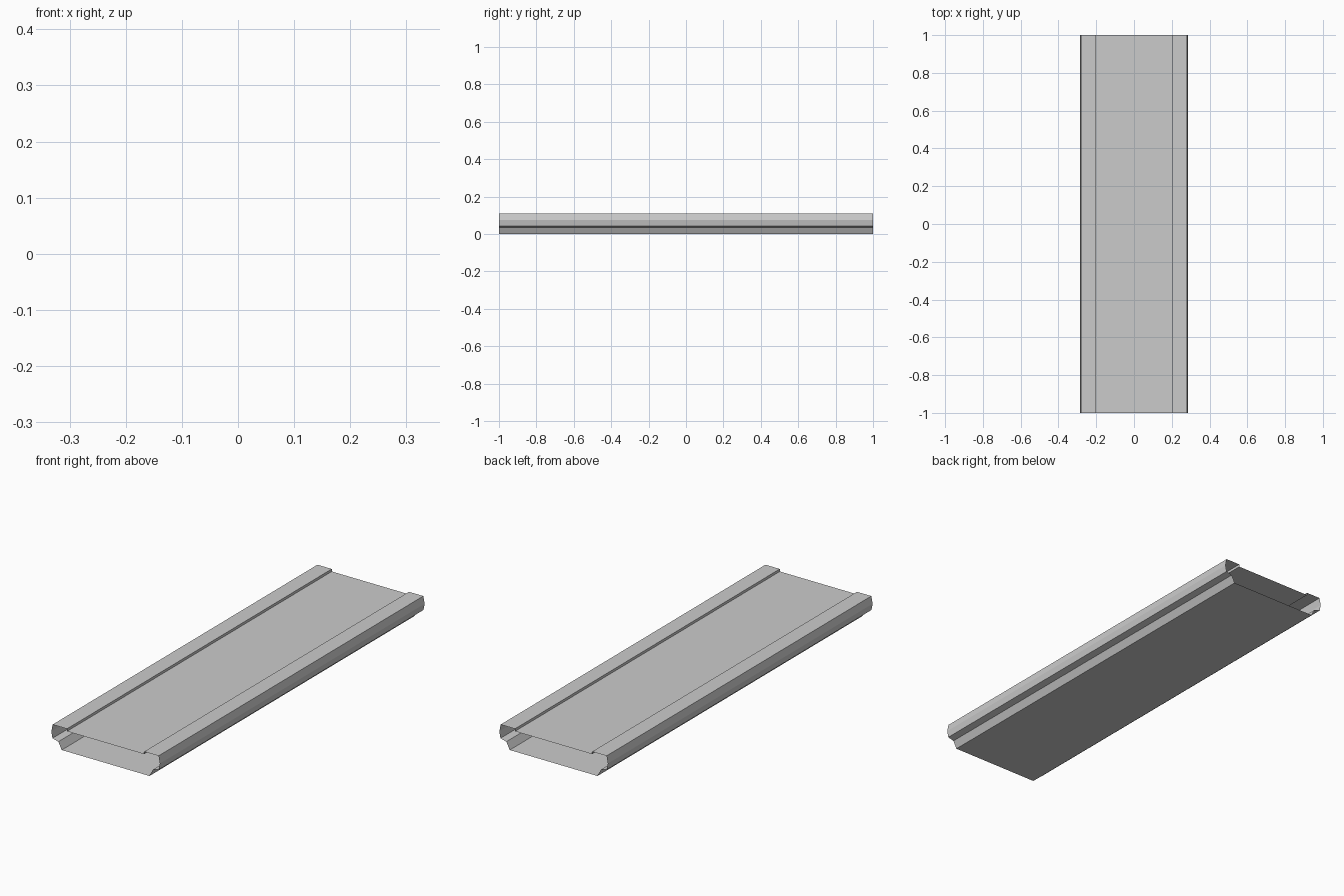
import bpy

if "Cube" in bpy.data.objects:
    bpy.data.objects.remove(bpy.data.objects["Cube"])

HALF_LENGTH = 1.0
DECK_X, DECK_Z = 0.204, 0.097
BASE_X = 0.232


def sweep(name, profile, mirror=False):
    """Sweep an open (x, z) profile along y as a thin sheet."""
    verts = [(x, y, z) for x, z in profile for y in (-HALF_LENGTH, HALF_LENGTH)]
    faces = [(2 * i, 2 * i + 2, 2 * i + 3, 2 * i + 1) for i in range(len(profile) - 1)]
    mesh = bpy.data.meshes.new(name)
    mesh.from_pydata(verts, [], faces)
    obj = bpy.data.objects.new(name, mesh)
    bpy.context.collection.objects.link(obj)
    if mirror:
        obj.modifiers.new("Mirror", "MIRROR").use_axis[0] = True
    return obj


# Flat top deck, slightly recessed between the rails
sweep("deck", [(-DECK_X, DECK_Z), (DECK_X, DECK_Z)])

# Side rails: inner step, top lip, bowed outer wall, undercut and lower flank
sweep("side_rails", [
    (DECK_X, DECK_Z),
    (DECK_X, 0.109),
    (0.280, 0.109),
    (0.287, 0.074),
    (0.281, 0.043),
    (0.250, 0.035),
    (BASE_X, 0.0),
], mirror=True)

# Underside plate, facing down; both ends of the hollow body stay open
sweep("base_plate", [(BASE_X, 0.0), (-BASE_X, 0.0)])
